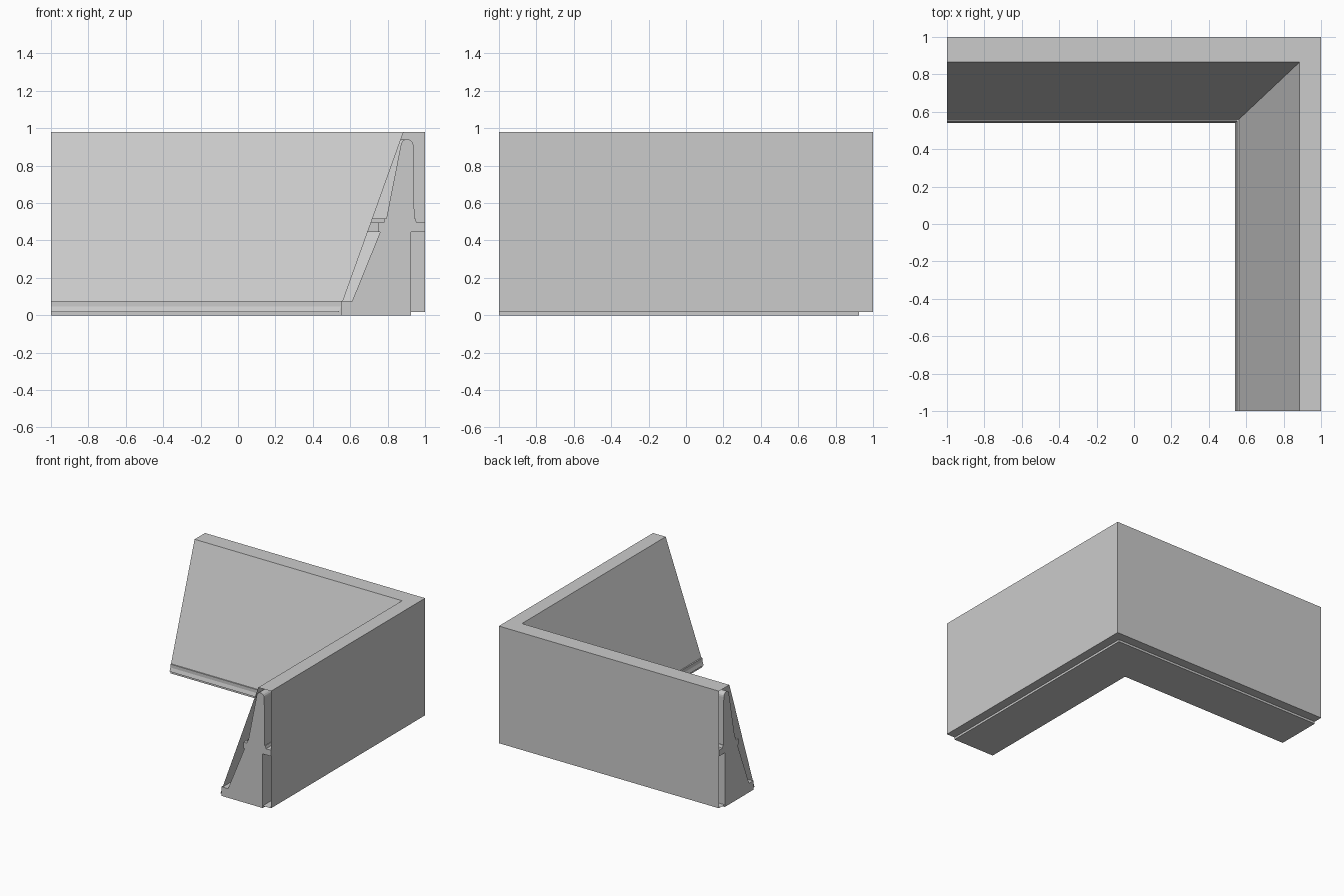
import bpy, bmesh, math

if "Cube" in bpy.data.objects:
    bpy.data.objects.remove(bpy.data.objects["Cube"])


def sweep_corner(name, profile, closed_ends=True):
    """Sweep (x, y, z) profile offsets along an L: right wing, mitre, back wing."""
    bm = bmesh.new()
    stations = [
        [bm.verts.new((x, -1, z)) for x, y, z in profile],
        [bm.verts.new((x, y, z)) for x, y, z in profile],
        [bm.verts.new((-1, y, z)) for x, y, z in profile],
    ]
    n = len(profile)
    for a, b in zip(stations, stations[1:]):
        for i in range(n):
            j = (i + 1) % n
            bm.faces.new((a[i], a[j], b[j], b[i]))
    if closed_ends:
        bm.faces.new(stations[0])
        bm.faces.new(stations[2][::-1])
    bmesh.ops.recalc_face_normals(bm, faces=bm.faces)
    mesh = bpy.data.meshes.new(name)
    bm.to_mesh(mesh)
    bm.free()
    obj = bpy.data.objects.new(name, mesh)
    bpy.context.collection.objects.link(obj)
    return obj


def same(points):
    return [(d, d, z) for d, z in points]


# Thin outer skin, hollow and open at both wing ends
sweep_corner("outer_skin", [
    (0.54, 0.54, 0.018), (0.885, 0.865, 0.98),
    (1, 1, 0.98), (1, 1, 0.018)], closed_ends=False)

# Sloped footing with a small toe step
sweep_corner("footing", same([
    (0.55, 0), (0.55, 0.075), (0.61, 0.075),
    (0.76, 0.445), (0.925, 0.445), (0.925, 0)]))

# Ledge slab on top of the footing
sweep_corner("ledge_slab", same([
    (0.75, 0.445), (0.75, 0.495), (0.999, 0.495), (0.999, 0.445)]))

# Low skirting under the upper wall
sweep_corner("skirting", same([
    (0.78, 0.495), (0.78, 0.517), (0.948, 0.517), (0.955, 0.495)]))

# Tapered upper wall with a rounded crest
crest = [(0.904 - 0.034 * math.cos(math.pi * i / 8),
          0.907 + 0.034 * math.sin(math.pi * i / 8)) for i in range(9)]
sweep_corner("upper_wall", same([(0.793, 0.517)] + crest + [(0.943, 0.517)]))
